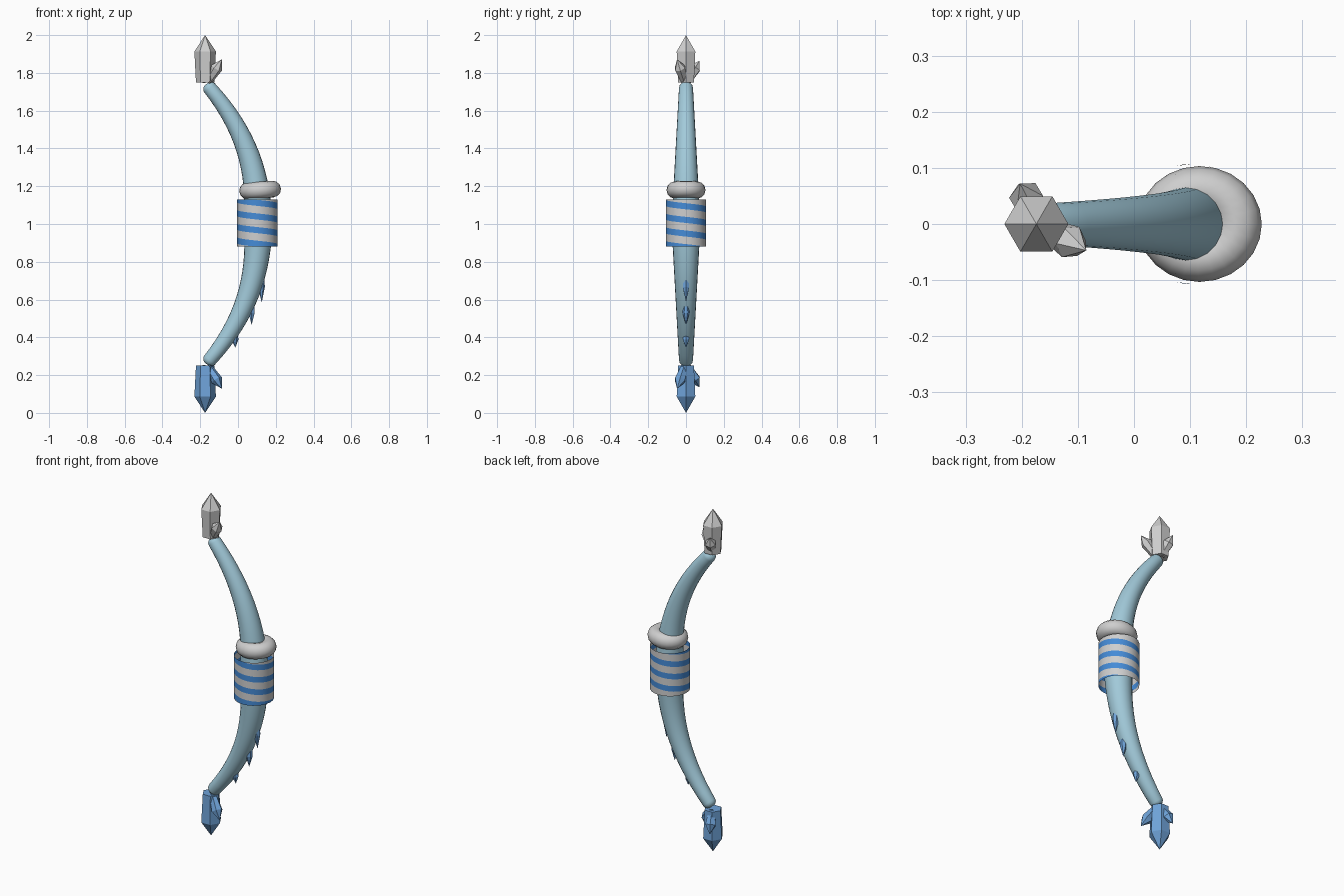
import bpy, bmesh, math
from mathutils import Vector, Matrix

if "Cube" in bpy.data.objects:
    bpy.data.objects.remove(bpy.data.objects["Cube"])


def material(name, rgb):
    m = bpy.data.materials.new(name)
    m.diffuse_color = (*rgb, 1)
    m.use_nodes = True
    m.node_tree.nodes["Principled BSDF"].inputs["Base Color"].default_value = m.diffuse_color
    return m


LIMB = material("pale_blue", (0.36, 0.59, 0.70))
GREY = material("light_grey", (0.62, 0.62, 0.62))
CRYSTAL = material("crystal_blue", (0.16, 0.37, 0.70))
STRIPE = material("stripe_blue", (0.06, 0.26, 0.68))


def finish(bm, name, mats, smooth=False):
    mesh = bpy.data.meshes.new(name)
    bm.to_mesh(mesh)
    bm.free()
    for m in mats:
        mesh.materials.append(m)
    obj = bpy.data.objects.new(name, mesh)
    bpy.context.collection.objects.link(obj)
    if smooth:
        bpy.ops.object.select_all(action='DESELECT')
        obj.select_set(True)
        bpy.context.view_layer.objects.active = obj
        bpy.ops.object.shade_smooth_by_angle(angle=math.radians(40))
    return obj


def loft(bm, rings):
    """Skin a list of equal-length point rings and cap both ends."""
    n = len(rings[0])
    vs = [[bm.verts.new(p) for p in r] for r in rings]
    for a, b in zip(vs, vs[1:]):
        for i in range(n):
            j = (i + 1) % n
            bm.faces.new((a[i], a[j], b[j], b[i]))
    bm.faces.new(vs[0])
    bm.faces.new(vs[-1])
    bmesh.ops.remove_doubles(bm, verts=bm.verts, dist=1e-5)
    bmesh.ops.recalc_face_normals(bm, faces=bm.faces)


def axis_x(z):
    return 0.107 - 0.565 * abs(z - 1) ** 2.4


# Bow limb: one curved, tapering round bar with rounded tips
bm = bmesh.new()
stations = []
for k in range(33):
    z = 0.28 + 1.44 * k / 32
    t = Vector((axis_x(z + 0.005) - axis_x(z - 0.005), 0, 0.01)).normalized()
    stations.append((Vector((axis_x(z), 0, z)), t, 0.077 - 0.0555 * abs(z - 1)))
p0, t0, r0 = stations[0]
p1, t1, r1 = stations[-1]
caps = [(0.012, 0.93), (0.022, 0.7), (0.027, 0.4)]
stations = ([(p0 - t0 * d, t0, r0 * s) for d, s in reversed(caps)] + stations
            + [(p1 + t1 * d, t1, r1 * s) for d, s in caps])
rings = []
for p, t, r in stations:
    side = Vector((t.z, 0, -t.x))
    rings.append([p + side * r * math.cos(a) + Vector((0, r * math.sin(a), 0))
                  for a in (math.tau * i / 20 for i in range(20))])
loft(bm, rings)
finish(bm, "bow_limb", [LIMB], True)

# Grip wrap: flat strip cut along spiral lines, coloured, then rolled into a tube
Z0, Z1, PITCH, BLUE, COLS, GR = 0.88, 1.13, 0.0722, 0.45, 24, 0.107
bm = bmesh.new()
for i in range(COLS):
    a, b = math.tau * i / COLS, math.tau * (i + 1) / COLS
    bm.faces.new([bm.verts.new(p) for p in ((a, 0, Z0), (b, 0, Z0), (b, 0, Z1), (a, 0, Z1))])
slope = PITCH / math.tau
start = Z1 + PITCH / 2          # blue band centre is at the top on the -x side
for k in range(-2, 7):
    for s in (-0.5, 0.5):
        z = start - PITCH * (k + s * BLUE)
        bmesh.ops.bisect_plane(bm, geom=bm.verts[:] + bm.edges[:] + bm.faces[:], dist=1e-6,
                               plane_co=(0, 0, z), plane_no=(slope, 0, 1))
for f in bm.faces:
    c = f.calc_center_median()
    phase = ((start - c.z - slope * c.x) / PITCH + 0.5) % 1 - 0.5
    f.material_index = 1 if abs(phase) < BLUE / 2 else 0
for v in bm.verts:
    a = v.co.x
    v.co = (0.103 + GR * math.cos(a), GR * math.sin(a), v.co.z)
bmesh.ops.remove_doubles(bm, verts=bm.verts, dist=1e-5)
finish(bm, "grip_wrap", [GREY, STRIPE], True)

# Collar ring above the grip, slightly tilted
bpy.ops.mesh.primitive_torus_add(location=(0.117, 0, 1.18), rotation=(0, math.radians(-4), 0),
                                 major_segments=24, minor_segments=12,
                                 major_radius=0.067, minor_radius=0.044)
collar = bpy.context.object
collar.name = "collar_ring"
collar.scale = (1, 0.93, 1)
collar.data.materials.append(GREY)
bpy.ops.object.shade_smooth_by_angle(angle=math.radians(60))


def crystal(name, base, tip, radius, shoulder, mat, base_scale, flip):
    """Six-sided prism with a pointed end; flip mirrors it to the lower tip."""
    base, tip = Vector(base), Vector(tip)
    d = tip - base
    q = Vector((0, 0, 1)).rotation_difference(d)
    bm = bmesh.new()
    rings = []
    for f, s in ((0, base_scale), (shoulder, 1), (1, 0.0)):
        rings.append([base + d * f + q @ Vector((radius * s * math.cos(a), radius * s * math.sin(a), 0))
                      for a in (math.tau * i / 6 for i in range(6))])
    vs = [[bm.verts.new(p) for p in r] for r in rings[:2]]
    apex = bm.verts.new(tip)
    bm.faces.new(vs[0])
    for i in range(6):
        j = (i + 1) % 6
        bm.faces.new((vs[0][i], vs[0][j], vs[1][j], vs[1][i]))
        bm.faces.new((vs[1][i], vs[1][j], apex))
    if flip:
        bmesh.ops.transform(bm, verts=bm.verts,
                            matrix=Matrix.Translation((0, 0, 2)) @ Matrix.Diagonal((1, 1, -1, 1)))
    bmesh.ops.recalc_face_normals(bm, faces=bm.faces)
    finish(bm, name, [mat])


# Crystal clusters: grey at the upper tip, blue mirrored at the lower tip
for label, mat, flip in (("upper", GREY, False), ("lower", CRYSTAL, True)):
    crystal(label + "_main_crystal", (-0.174, 0, 1.75), (-0.174, 0, 2.0), 0.057, 0.655, mat, 0.85, flip)
    crystal(label + "_front_crystal", (-0.158, -0.008, 1.752), (-0.085, -0.047, 1.872),
            0.031, 0.62, mat, 0.6, flip)
    crystal(label + "_back_crystal", (-0.175, 0.01, 1.755), (-0.203, 0.072, 1.865),
            0.031, 0.62, mat, 0.6, flip)

# Blue shards hanging down along the outer side of the lower limb
for i, (xb, zb, xt, zt) in enumerate(((0.122, 0.71, 0.126, 0.585),
                                      (0.072, 0.565, 0.072, 0.465),
                                      (-0.018, 0.41, -0.014, 0.345))):
    crystal(f"limb_shard_{i + 1}", (xb, 0, zb), (xt, 0, zt), 0.019, 0.35, CRYSTAL, 0.9, False)
